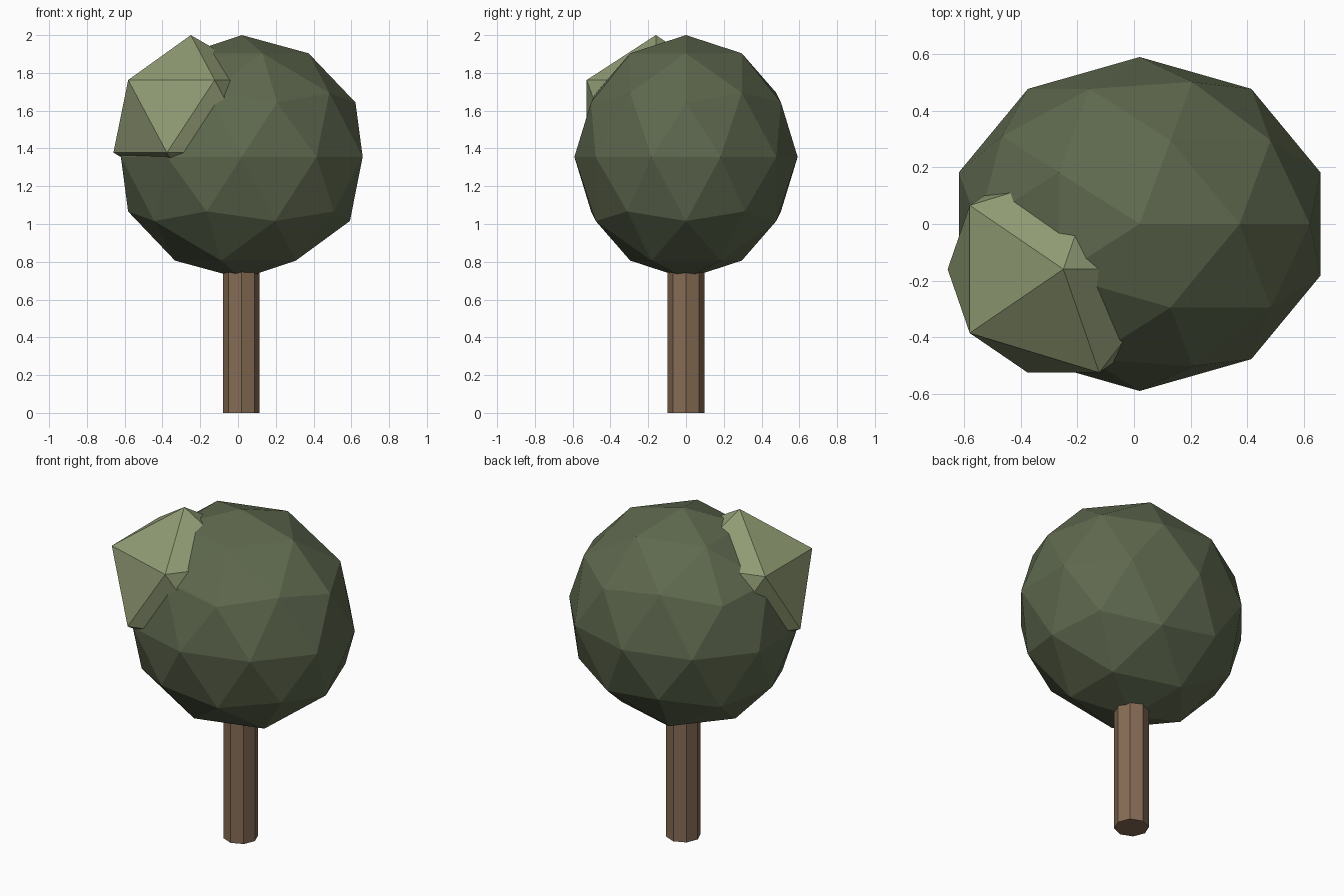
import bpy

if "Cube" in bpy.data.objects:
    bpy.data.objects.remove(bpy.data.objects["Cube"])


def material(name, srgb):
    """Flat colour given as 0-255 sRGB, stored as linear."""
    lin = [(c / 255 / 12.92) if c < 10 else ((c / 255 + 0.055) / 1.055) ** 2.4 for c in srgb]
    m = bpy.data.materials.new(name)
    m.diffuse_color = (*lin, 1.0)
    m.use_nodes = True
    m.node_tree.nodes["Principled BSDF"].inputs["Base Color"].default_value = m.diffuse_color
    return m


def finish(name, mat):
    ob = bpy.context.object
    ob.name = name
    ob.data.materials.append(mat)
    return ob


def leaf_ball(name, subdivisions, centre, radii, mat):
    """Faceted, stretched ball of foliage."""
    bpy.ops.mesh.primitive_ico_sphere_add(subdivisions=subdivisions, radius=1, location=centre)
    finish(name, mat).scale = radii


bark = material("bark brown", (134, 108, 85))
dark_leaf = material("dark leaf green", (94, 104, 78))
light_leaf = material("light leaf green", (143, 154, 115))

# Eight-sided trunk, its top buried in the foliage
bpy.ops.mesh.primitive_cylinder_add(vertices=8, radius=0.097, depth=0.9, location=(0.018, 0, 0.45))
finish("trunk", bark)

# Main crown and the smaller clump on its upper left
leaf_ball("crown", 2, (0.02, 0, 1.355), (0.673, 0.591, 0.645), dark_leaf)
leaf_ball("side_clump", 1, (-0.25, -0.16, 1.57), (0.458, 0.43, 0.43), light_leaf)
